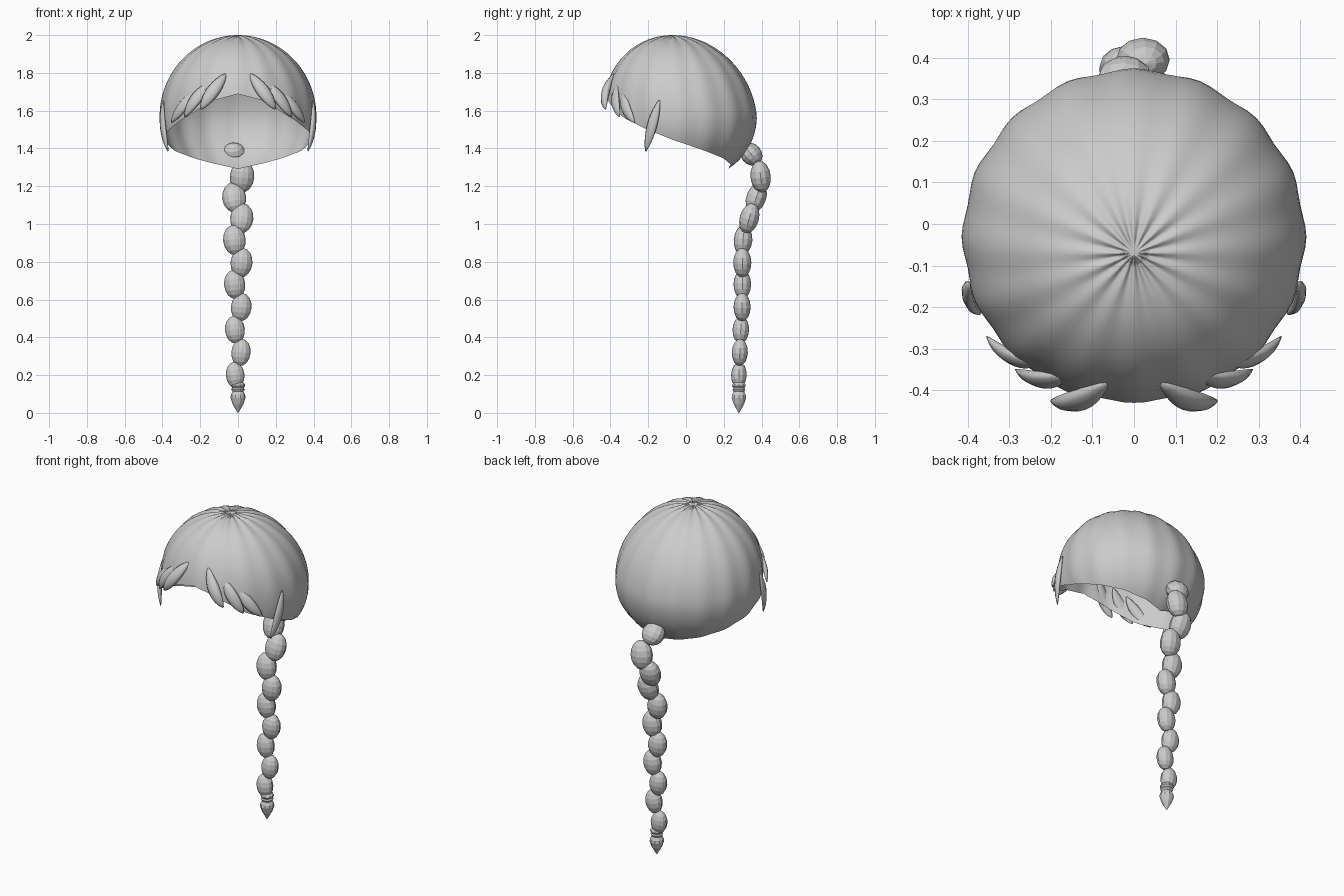
import bpy, bmesh, math
from mathutils import Vector, Matrix

if "Cube" in bpy.data.objects:
    bpy.data.objects.remove(bpy.data.objects["Cube"])

mat = bpy.data.materials.new("hair_grey")
mat.diffuse_color = (0.6, 0.6, 0.6, 1)
mat.use_nodes = True
mat.node_tree.nodes["Principled BSDF"].inputs["Base Color"].default_value = mat.diffuse_color


def finish(name, bm, smooth):
    bmesh.ops.recalc_face_normals(bm, faces=bm.faces)
    me = bpy.data.meshes.new(name)
    bm.to_mesh(me)
    bm.free()
    me.materials.append(mat)
    for p in me.polygons:
        p.use_smooth = smooth
    ob = bpy.data.objects.new(name, me)
    bpy.context.collection.objects.link(ob)
    return ob


def bridge(bm, a, b):
    n = len(a)
    for i in range(n):
        bm.faces.new((a[i], a[(i + 1) % n], b[(i + 1) % n], b[i]))


# Rim: polar angle of the hairline against the angle from the front
RIM = [(0, 74), (20, 79), (40, 90), (60, 100), (85, 112), (113, 123), (150, 136), (180, 145)]


def rim(deg):
    for (a0, t0), (a1, t1) in zip(RIM, RIM[1:]):
        if deg <= a1:
            return math.radians(t0 + (t1 - t0) * (deg - a0) / (a1 - a0))
    return math.radians(RIM[-1][1])


def dome(a, t):
    c, s = math.cos(t), math.sin(t)
    lobe = (1 - math.cos(16 * a)) / 2
    flute = 1 - 0.018 * lobe
    if c < 0:
        s = s ** 0.85
    z = 1.57 + (0.43 if c > 0 else 0.34) * c
    z -= 0.016 * lobe * min(1, t / 0.1) * math.exp(-3 * t)
    y = -0.03 - 0.04 * max(c, 0) - 0.405 * s * flute * math.cos(a)
    return Vector((0.415 * s * flute * math.sin(a), y, z))


# Fluted cap of hair, open below
bm = bmesh.new()
SEG, RINGS = 96, 30
apex = bm.verts.new(dome(0, 0))
prev = None
for r in range(1, RINGS + 1):
    ring = []
    for i in range(SEG):
        a = 2 * math.pi * i / SEG
        deg = math.degrees(a)
        ring.append(bm.verts.new(dome(a, rim(min(deg, 360 - deg)) * r / RINGS)))
    if prev:
        bridge(bm, prev, ring)
    else:
        for i in range(SEG):
            bm.faces.new((apex, ring[i], ring[(i + 1) % SEG]))
    prev = ring
cap = finish("hair_cap", bm, True)
# make the open shell face outward
if cap.data.polygons[0].normal.z < 0:
    cap.data.flip_normals()


# Tapered leaf-shaped lock through root, middle and tip
def lock(name, pts, width, thick):
    p0, p1, p2 = (Vector(p) for p in pts)
    ctrl = 2 * p1 - (p0 + p2) / 2
    bm = bmesh.new()
    prev, n, steps = None, 8, 10
    for k in range(steps + 1):
        t = 0.02 + 0.96 * k / steps
        p = (1 - t) ** 2 * p0 + 2 * t * (1 - t) * ctrl + t * t * p2
        tan = (2 * (1 - t) * (ctrl - p0) + 2 * t * (p2 - ctrl)).normalized()
        out = Vector((p.x, p.y + 0.05, 0)).normalized()
        side = tan.cross(out).normalized()
        out = side.cross(tan)
        w = math.sin(math.pi * t) ** 0.7
        ring = [bm.verts.new(p + side * width * w * math.cos(q) + out * thick * w * math.sin(q))
                for q in (2 * math.pi * i / n for i in range(n))]
        if prev:
            bridge(bm, prev, ring)
        else:
            bm.faces.new(ring)
        prev = ring
    bm.faces.new(prev)
    finish(name, bm, True)


LOCKS = [
    ("inner_fringe", [(0.06, -0.375, 1.80), (0.135, -0.425, 1.70), (0.20, -0.425, 1.605)], 0.036, 0.022),
    ("middle_fringe", [(0.15, -0.36, 1.75), (0.225, -0.375, 1.66), (0.285, -0.35, 1.565)], 0.034, 0.016),
    ("outer_fringe", [(0.22, -0.33, 1.71), (0.295, -0.32, 1.62), (0.355, -0.27, 1.535)], 0.032, 0.016),
    ("sideburn", [(0.395, -0.14, 1.66), (0.398, -0.18, 1.52), (0.368, -0.215, 1.38)], 0.028, 0.014),
]
for name, pts, w, th in LOCKS:
    for tag, s in (("right", 1), ("left", -1)):
        lock(f"{name}_{tag}", [(s * x, y, z) for x, y, z in pts], w, th)

# Braid beads: y, z, tilt in degrees, alternating left and right
BEADS = [(0.345, 1.37, 40), (0.395, 1.25, 6), (0.372, 1.14, -20), (0.335, 1.03, -16),
         (0.302, 0.915, -5), (0.298, 0.795, 0), (0.298, 0.68, 0), (0.297, 0.56, 0),
         (0.29, 0.44, -2), (0.285, 0.32, -2), (0.28, 0.20, -2)]
for i, (y, z, tilt) in enumerate(BEADS):
    f = i / (len(BEADS) - 1)
    sx = 1 if i % 2 else -1
    size = (0.067 - 0.018 * f, 0.055 - 0.014 * f, 0.066 if i == 0 else 0.087 - 0.017 * f)
    m = (Matrix.Translation((sx * (0.022 - 0.007 * f), y, z))
         @ Matrix.Rotation(math.radians(tilt), 4, 'X')
         @ Matrix.Rotation(math.radians(6 * sx), 4, 'Y')
         @ Matrix.Diagonal((*size, 1)))
    bm = bmesh.new()
    bmesh.ops.create_uvsphere(bm, u_segments=12, v_segments=8, radius=1, matrix=m)
    finish(f"braid_bead_{i + 1}", bm, False)


# Turned parts at the braid end
def lathe(name, profile, n=10):
    bm = bmesh.new()
    prev = None
    for r, z in profile:
        ring = [bm.verts.new((r * math.cos(2 * math.pi * i / n),
                              0.28 + r * math.sin(2 * math.pi * i / n), z)) for i in range(n)]
        if prev:
            bridge(bm, prev, ring)
        else:
            bm.faces.new(ring)
        prev = ring
    bm.faces.new(prev)
    finish(name, bm, False)


lathe("braid_tie", [(0.026, 0.162), (0.036, 0.152), (0.038, 0.142), (0.030, 0.132),
                    (0.036, 0.125), (0.030, 0.114)])
lathe("braid_tip", [(0.024, 0.125), (0.038, 0.095), (0.040, 0.08), (0.028, 0.045), (0.002, 0.0)])
